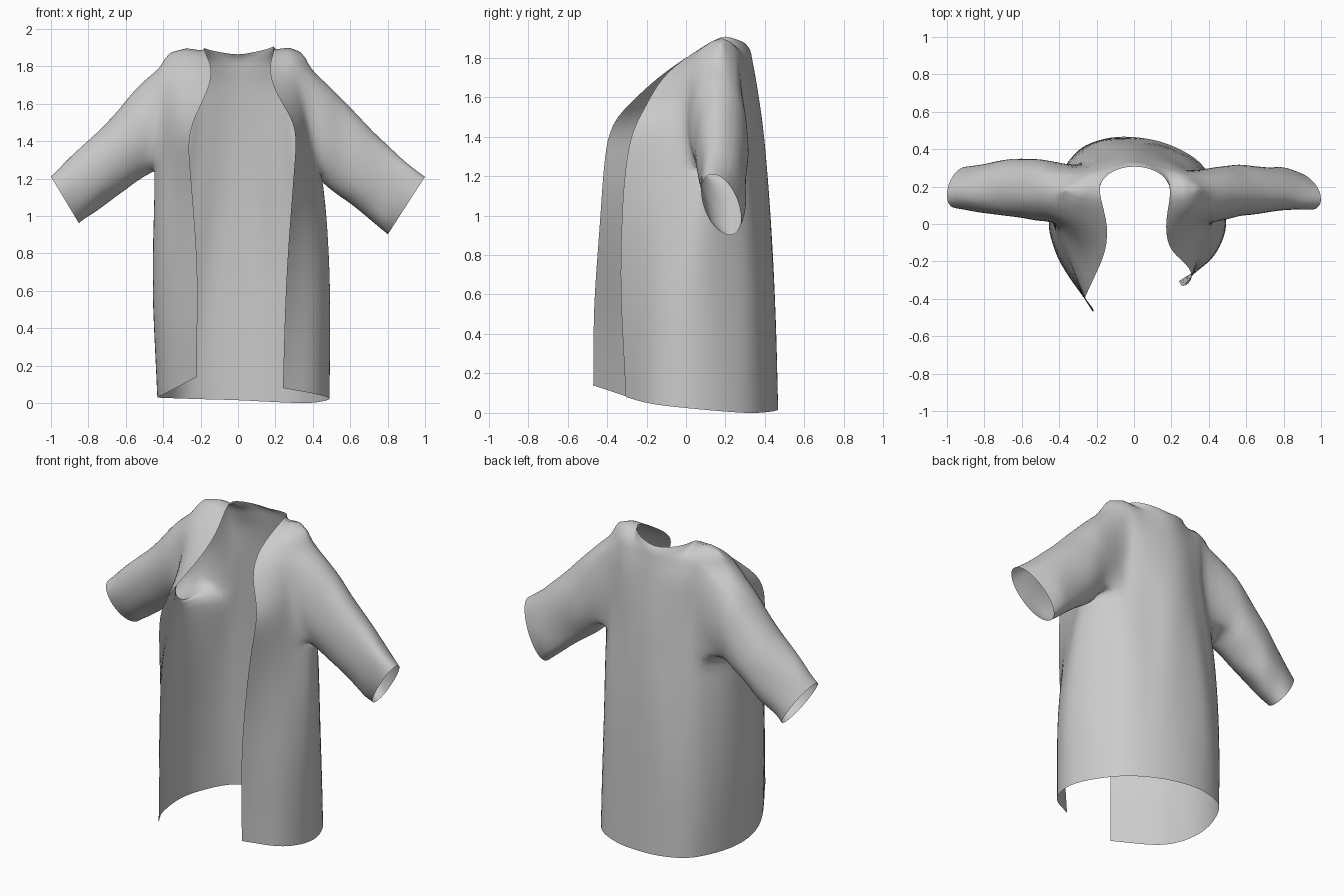
import bpy, bmesh, math
from mathutils import Vector, noise

if "Cube" in bpy.data.objects:
    bpy.data.objects.remove(bpy.data.objects["Cube"])

# Vertical seam profiles: (z, x, y), from the left front edge around the back to the right front edge
EDGE_L = [(0, -.22, -.47), (.6, -.22, -.46), (1.0, -.235, -.43), (1.25, -.25, -.41), (1.4, -.258, -.39),
          (1.5, -.24, -.35), (1.58, -.205, -.27), (1.68, -.16, -.165), (1.78, -.14, -.03), (1.91, -.19, .18)]
FRONT_L = [(0, -.39, -.18), (.6, -.41, -.18), (1.0, -.415, -.13), (1.25, -.415, -.05), (1.5, -.405, 0),
           (1.72, -.385, .02), (1.82, -.34, .07), (1.91, -.25, .185)]
SIDE_L = [(0, -.43, .1), (.6, -.455, .08), (1.0, -.445, .1), (1.4, -.44, .14), (1.72, -.44, .16), (1.82, -.4, .175)]
BACK_L = [(0, -.33, .36), (.6, -.35, .34), (1.0, -.325, .325), (1.25, -.29, .315), (1.5, -.27, .3), (1.72, -.28, .285),
          (1.82, -.29, .26)]
NECK_L = [(0, -.18, .45), (.6, -.18, .435), (1.25, -.16, .385), (1.58, -.15, .35), (1.72, -.16, .325), (1.82, -.17, .285)]
SPINE = [(0, 0, .465), (.6, 0, .45), (1.0, 0, .43), (1.4, 0, .395), (1.72, 0, .35), (1.82, 0, .33)]
NECK_R = [(0, .2, .42), (.6, .2, .4), (1.25, .18, .36), (1.58, .16, .34), (1.72, .16, .32), (1.82, .17, .285)]
BACK_R = [(0, .38, .3), (.6, .37, .29), (1.0, .355, .285), (1.25, .325, .28), (1.5, .3, .28), (1.72, .29, .275),
          (1.82, .285, .26)]
SIDE_R = [(0, .49, .05), (.6, .49, .05), (1.0, .47, .1), (1.25, .44, .15), (1.58, .43, .16), (1.72, .42, .165),
          (1.82, .37, .175)]
FRONT_R = [(0, .43, -.17), (.6, .43, -.16), (1.0, .42, -.1), (1.25, .41, -.03), (1.42, .39, 0),
           (1.72, .34, .03), (1.82, .3, .07)]
EDGE_R = [(0, .24, -.305), (.6, .26, -.33), (1.0, .28, -.32), (1.25, .3, -.3), (1.42, .31, -.27),
          (1.52, .29, -.225), (1.6, .24, -.18), (1.7, .185, -.12), (1.8, .17, 0), (1.91, .2, .18)]
SEAMS = [EDGE_L, FRONT_L, SIDE_L, BACK_L, NECK_L, SPINE, NECK_R, BACK_R, SIDE_R, FRONT_R, EDGE_R]
HEM = [.14, .05, .03, .025, .02, .015, .005, 0, .02, .045, .08]
TOP = [(-.19, .18, 1.905), (-.26, .185, 1.925), (-.35, .185, 1.885), (-.26, .185, 1.925), (-.19, .18, 1.905),
       (0, .31, 1.86), (.2, .18, 1.915), (.26, .19, 1.93), (.325, .185, 1.89), (.26, .19, 1.93), (.2, .18, 1.915)]
LEVELS = [0, .2, .4, .6, .8, 1.0, 1.13, 1.25, 1.34, 1.42, 1.5, 1.58, 1.66, 1.73, 1.79, 1.84]
N = 4  # columns between seams


def seam_at(seam, z):
    """Hermite interpolation of a seam at height z."""
    z = min(z, seam[-1][0])
    i = max(k for k in range(len(seam) - 1) if seam[k][0] <= z)
    p = [Vector(s) for s in seam]

    def slope(k):
        a, b = p[max(k - 1, 0)], p[min(k + 1, len(p) - 1)]
        return (b - a) / (b[0] - a[0])
    h = p[i + 1][0] - p[i][0]
    t = (z - p[i][0]) / h
    q = (p[i] * (2*t**3 - 3*t*t + 1) + slope(i) * h * (t**3 - 2*t*t + t)
         + p[i + 1] * (3*t*t - 2*t**3) + slope(i + 1) * h * (t**3 - t*t))
    return q[1], q[2]


def round_row(pts):
    """Catmull-Rom curve through the seam points of one row."""
    e = [2 * pts[0] - pts[1]] + pts + [2 * pts[-1] - pts[-2]]
    out = []
    for i in range(1, len(e) - 2):
        a, b, c, d = e[i - 1:i + 3]
        for k in range(N):
            t = k / N
            out.append(.5 * (2*b + (c - a)*t + (2*a - 5*b + 4*c - d)*t*t + (3*b - a - 3*c + d)*t**3))
    return out + [pts[-1]]


def top_row():
    """Straight shoulder lines and a curved back neckline."""
    p = [Vector(q) for q in TOP]
    out = []
    for i in range(10):
        for k in range(N):
            t = k / N
            q = p[i].lerp(p[i + 1], t)
            s, c = math.sin(t * math.pi / 2), math.cos(t * math.pi / 2)
            if i == 4:
                q.x, q.y = p[4].x * c, p[4].y + (p[5].y - p[4].y) * s
            elif i == 5:
                q.x, q.y = p[6].x * s, p[6].y + (p[5].y - p[6].y) * c
            out.append(q)
    return out + [p[-1]]


def fold(q, z):
    """Soft vertical folds that fade at the hem and shoulders."""
    f = .012 * math.sin(math.pi * min(1, z / 1.8))
    n = noise.noise_vector(Vector((q.x * 7, q.y * 7, q.z * 1.5)))
    return q + Vector((n.x, n.y, 0)) * f


bm = bmesh.new()

# Body cloth
rows = []
for z in LEVELS:
    pts = []
    for seam, hem in zip(SEAMS, HEM):
        x, y = seam_at(seam, z)
        pts.append(Vector((x, y, z + hem * max(0, 1 - z / .6))))
    rows.append([bm.verts.new(fold(q, z)) for q in round_row(pts)])
rows.append([bm.verts.new(q) for q in top_row()])

# Armholes are left open between the front and back seams
J0, J1 = LEVELS.index(1.25), LEVELS.index(1.79)
HOLES = [(N, 3 * N), (7 * N, 9 * N)]
for j in range(len(rows) - 1):
    for i in range(10 * N):
        if J0 <= j < J1 and any(a <= i < b for a, b in HOLES):
            continue
        bm.faces.new((rows[j][i], rows[j][i + 1], rows[j + 1][i + 1], rows[j + 1][i]))

# Sleeves: rings of (top x, top z, bottom x, bottom z, front y, back y, twist)
SLEEVE_L = [(-.49, 1.735, -.45, 1.235, .01, .345, 0), (-.6, 1.61, -.55, 1.175, .03, .355, .01),
            (-.75, 1.46, -.68, 1.08, .05, .345, .02), (-.9, 1.31, -.78, 1.0, .07, .31, .03),
            (-1, 1.21, -.85, .96, .09, .3, .04)]
SLEEVE_R = [(.47, 1.715, .435, 1.19, .01, .31, 0), (.58, 1.6, .54, 1.1, .04, .315, .01),
            (.73, 1.45, .66, 1.01, .06, .31, .02), (.87, 1.315, .74, .95, .07, .3, .03),
            (1, 1.21, .8, .9, .085, .27, .045)]
for (a, b), rings in zip(HOLES, (SLEEVE_L, SLEEVE_R)):
    loop = ([rows[J0][i] for i in range(a, b)] + [rows[j][b] for j in range(J0, J1)]
            + [rows[J1][i] for i in range(b, a, -1)] + [rows[j][a] for j in range(J1, J0, -1)])
    ys, zs = [v.co.y for v in loop], [v.co.z for v in loop]
    yc, zc = (min(ys) + max(ys)) / 2, (min(zs) + max(zs)) / 2
    ang = [math.atan2((v.co.z - zc) / (max(zs) - zc), (v.co.y - yc) / (max(ys) - yc)) for v in loop]
    fine = []
    for r, s in zip(rings, rings[1:]):
        fine += [r, tuple((p + q) / 2 for p, q in zip(r, s))]
    fine.append(rings[-1])
    prev = loop
    for n, (tx, tz, bx, bz, y0, y1, twist) in enumerate(fine):
        ring = []
        for t in ang:
            u = (1 + math.sin(t)) / 2
            y = (y0 + y1) / 2 + (y1 - y0) / 2 * math.cos(t) - twist * math.sin(t)
            q = Vector((bx + (tx - bx) * u, y, bz + (tz - bz) * u))
            if 0 < n < len(fine) - 1:
                q += noise.noise_vector(q * 6) * .015  # creases
            ring.append(bm.verts.new(q))
        for i in range(len(ring)):
            k = (i + 1) % len(ring)
            bm.faces.new((prev[i], prev[k], ring[k], ring[i]))
        prev = ring

# Join the shoulder seams
bmesh.ops.remove_doubles(bm, verts=rows[-1], dist=.0005)
bmesh.ops.recalc_face_normals(bm, faces=bm.faces)
mesh = bpy.data.meshes.new("open_coat")
bm.to_mesh(mesh)
bm.free()
mesh.shade_smooth()
coat = bpy.data.objects.new("open_coat", mesh)
bpy.context.collection.objects.link(coat)
sub = coat.modifiers.new("smooth_cloth", 'SUBSURF')
sub.levels = sub.render_levels = 1
sub.boundary_smooth = 'PRESERVE_CORNERS'
